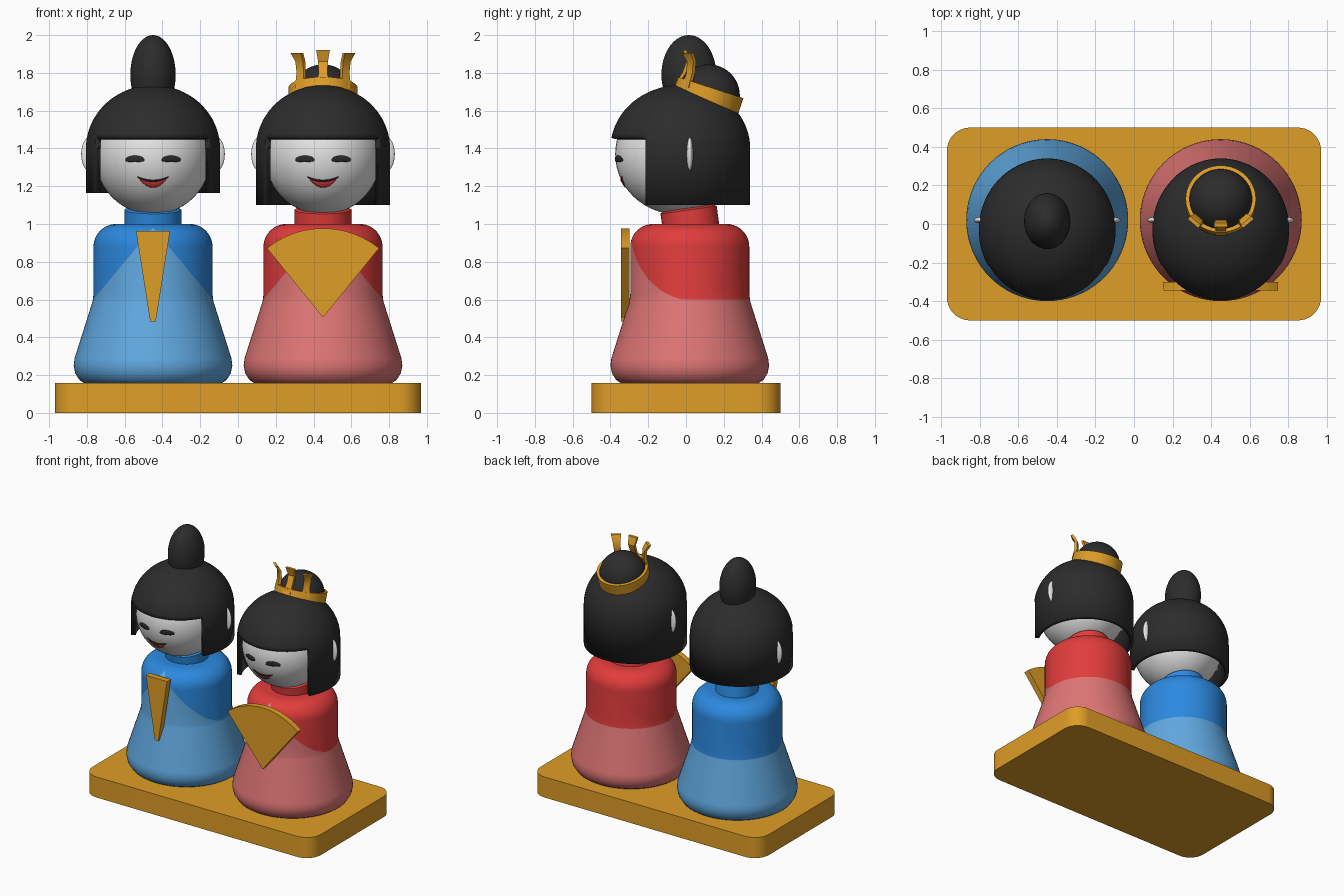
import bpy, bmesh, math
from math import sin, cos, pi, radians
from mathutils import Matrix, Vector

cube = bpy.data.objects.get("Cube")
if cube:
    bpy.data.objects.remove(cube, do_unlink=True)


def material(name, rgb):
    m = bpy.data.materials.new(name)
    m.use_nodes = True
    m.diffuse_color = (*rgb, 1)
    m.node_tree.nodes["Principled BSDF"].inputs["Base Color"].default_value = (*rgb, 1)
    return m


GOLD = material("gold", (0.74, 0.34, 0.02))
SKIN = material("white", (0.8, 0.8, 0.8))
BLACK = material("black", (0.025, 0.025, 0.025))
LIPS = material("lip red", (0.7, 0.04, 0.04))
BLUE = material("blue", (0.025, 0.25, 0.74))
PALE_BLUE = material("pale blue", (0.12, 0.4, 0.76))
RED = material("red", (0.76, 0.045, 0.045))
PALE_RED = material("pale red", (0.74, 0.18, 0.18))


def finish(bm, name, mats, loc=(0, 0, 0), smooth=True):
    """Turn a bmesh into a shaded object."""
    mesh = bpy.data.meshes.new(name)
    bm.to_mesh(mesh)
    bm.free()
    ob = bpy.data.objects.new(name, mesh)
    bpy.context.collection.objects.link(ob)
    ob.location = loc
    for m in mats:
        mesh.materials.append(m)
    if smooth:
        bpy.ops.object.select_all(action="DESELECT")
        ob.select_set(True)
        bpy.context.view_layer.objects.active = ob
        bpy.ops.object.shade_smooth_by_angle(angle=radians(35))
    return ob


def lathe(profile, sx=1, sy=1, closed=False, n=72):
    """Spin (radius, z) points around z."""
    bm = bmesh.new()
    rings = [[bm.verts.new((r * sx * cos(2 * pi * i / n), r * sy * sin(2 * pi * i / n), z))
              for i in range(n)] for r, z in profile]
    pairs = list(zip(rings, rings[1:] + rings[:1])) if closed else list(zip(rings, rings[1:]))
    for a, b in pairs:
        for i in range(n):
            j = (i + 1) % n
            bm.faces.new((a[i], a[j], b[j], b[i]))
    bmesh.ops.remove_doubles(bm, verts=bm.verts, dist=1e-5)
    bmesh.ops.recalc_face_normals(bm, faces=bm.faces)
    return bm


def ellipsoid(name, mat, loc, radii):
    bm = bmesh.new()
    bmesh.ops.create_uvsphere(bm, u_segments=48, v_segments=28, radius=1)
    bmesh.ops.scale(bm, vec=radii, verts=bm.verts)
    return finish(bm, name, [mat], loc)


def plate(name, mat, outline, y0, y1):
    """Extrude an (x, z) outline from y0 to y1."""
    bm = bmesh.new()
    front = bm.faces.new([bm.verts.new((x, y0, z)) for x, z in outline])
    ext = bmesh.ops.extrude_face_region(bm, geom=[front])
    bmesh.ops.translate(bm, vec=(0, y1 - y0, 0),
                        verts=[v for v in ext["geom"] if isinstance(v, bmesh.types.BMVert)])
    bmesh.ops.recalc_face_normals(bm, faces=bm.faces)
    return finish(bm, name, [mat])


def cut(bm, co, no):
    bmesh.ops.bisect_plane(bm, geom=bm.verts[:] + bm.edges[:] + bm.faces[:],
                           plane_co=co, plane_no=no)


HEAD_C, HEAD_R = Vector((0, -0.04, 1.37)), Vector((0.31, 0.335, 0.32))


def face_detail(name, mat, cx, mid, half, top, bottom, lift):
    """Thin patch lying on the face between two curves of t in -1..1."""
    bm = bmesh.new()
    n, rows = 16, []
    for i in range(n + 1):
        t = 2 * i / n - 1
        col = []
        for k in range(4):
            x, z = mid + half * t, bottom(t) + (top(t) - bottom(t)) * k / 3
            d = 1 - (x / HEAD_R.x) ** 2 - ((z - HEAD_C.z) / HEAD_R.z) ** 2
            col.append(bm.verts.new((x, HEAD_C.y - HEAD_R.y * d ** 0.5 - lift, z)))
        rows.append(col)
    for a, b in zip(rows, rows[1:]):
        for k in range(3):
            bm.faces.new((a[k], b[k], b[k + 1], a[k + 1]))
    ob = finish(bm, name, [mat], (cx, 0, 0))
    mod = ob.modifiers.new("thickness", "SOLIDIFY")
    mod.thickness, mod.offset = 0.008, -1


def doll(side, cx, upper, lower, hair_bottom):
    # Robe, with the pale skirt rising to a point at the front
    hem = [(0, 0.155), (0.36, 0.155), (0.39, 0.175), (0.412, 0.21), (0.42, 0.25), (0.415, 0.29)]
    shoulder = [(0.195 + 0.12 * cos(a), 0.88 + 0.12 * sin(a))
                for a in [i * pi / 20 for i in range(11)]]
    bm = lathe(hem + [(0.32, 0.59), (0.315, 0.63)] + shoulder + [(0, 1.0)])
    cut(bm, (0, 0, 0.6), (0, 0, 1))
    for s in (-1, 1):
        cut(bm, (0, 0, 0.98), (1.2 * s, 0, 1))
    for f in bm.faces:
        c = f.calc_center_median()
        pale = c.z < 0.6 or (c.y < 0 and c.z < 0.98 - 1.2 * abs(c.x))
        f.material_index = 1 if pale else 0
    finish(bm, side + "_robe", [upper, lower], (cx, 0.02, 0))

    # Collar, leaning slightly
    bm = lathe([(0, -0.06), (0.15, -0.06), (0.15, 0.045), (0.135, 0.055), (0, 0.055)])
    collar = finish(bm, side + "_collar", [upper], (cx, 0.02, 1.03))
    collar.rotation_euler.x = radians(8)

    # Head and ears
    ellipsoid(side + "_head", SKIN, HEAD_C + Vector((cx, 0, 0)), HEAD_R)
    for s, label in ((-1, "right"), (1, "left")):
        ellipsoid(f"{side}_{label}_ear", SKIN, (cx + 0.335 * s, 0.02, 1.37), (0.045, 0.018, 0.09))
        face_detail(f"{side}_{label}_eye", BLACK, cx, 0.097 * s, 0.052,
                    lambda t: 1.337 + 0.025 * (1 - t * t) ** 0.5,
                    lambda t: 1.337 - 0.01 * (1 - t * t) ** 0.5, 0.006)

    # Smiling mouth with a dark upper line
    face_detail(side + "_mouth", LIPS, cx, 0, 0.08,
                lambda t: 1.222 + 0.025 * t * t, lambda t: 1.192 + 0.055 * t * t, 0.005)
    face_detail(side + "_mouth_line", BLACK, cx, 0, 0.082,
                lambda t: 1.231 + 0.018 * t * t, lambda t: 1.222 + 0.025 * t * t, 0.006)

    # Bobbed hair shell with an open face window under the fringe
    dome = [(cos(a), 1.4 + 0.335 * sin(a)) for a in [i * pi / 40 for i in range(20, -1, -1)]]
    bm = lathe(dome + [(1, hair_bottom)], 0.355, 0.37)
    cut(bm, (0, 0, 1.455), (0, 0, 1))
    cut(bm, (0, -0.185, 0), (0, 1, 0))
    gone = [f for f in bm.faces
            if f.calc_center_median().z < 1.455 and f.calc_center_median().y < -0.185]
    bmesh.ops.delete(bm, geom=gone, context="FACES")
    hair = finish(bm, side + "_hair", [BLACK], (cx, -0.03, 0))
    mod = hair.modifiers.new("shell", "SOLIDIFY")
    mod.thickness, mod.offset = 0.032, -1


# Stand with rounded corners
bm = bmesh.new()
bmesh.ops.create_cube(bm, size=1)
bmesh.ops.scale(bm, vec=(1.94, 1.0, 0.158), verts=bm.verts)
uprights = [e for e in bm.edges if abs(e.verts[0].co.z - e.verts[1].co.z) > 0.1]
bmesh.ops.bevel(bm, geom=uprights, offset=0.12, segments=10, profile=0.5, affect="EDGES")
finish(bm, "stand", [GOLD], (0, 0, 0.079))

doll("right", -0.45, BLUE, PALE_BLUE, 1.165)
doll("left", 0.45, RED, PALE_RED, 1.1)

# Hair buns
ellipsoid("tall_bun", BLACK, (-0.45, 0.015, 1.79), (0.12, 0.145, 0.21))
ellipsoid("round_bun", BLACK, (0.45, 0.12, 1.68), (0.165, 0.165, 0.165))

# Narrow tablet and open fan
plate("tablet", GOLD, [(-0.465, 0.485), (-0.435, 0.485), (-0.36, 0.962), (-0.54, 0.962)],
      -0.345, -0.3)
arc = [radians(90 + a) for a in range(-39, 40, 3)]
plate("fan", GOLD, [(0.45, 0.505)] + [(0.45 + 0.472 * cos(a), 0.505 + 0.472 * sin(a)) for a in arc],
      -0.345, -0.3)

# Crown band, tipped back
bm = lathe([(0.162, -0.04), (0.182, -0.04), (0.182, 0.05), (0.162, 0.05)], closed=True)
band = finish(bm, "crown_band", [GOLD], (0.45, 0.115, 1.675))
band.rotation_euler.x = radians(-18)


def prong(name, path, turn):
    """Sweep a small rectangle along a path, widening at the tip."""
    bm = bmesh.new()
    rings = []
    for (x, y, z), w in zip(path, (0.03, 0.024, 0.026, 0.036)):
        rot = Matrix.Rotation(turn, 3, "Z")
        rings.append([bm.verts.new(Vector((x, y, z)) + rot @ Vector((w * a, 0.01 * b, 0)))
                      for a, b in ((-1, -1), (1, -1), (1, 1), (-1, 1))])
    for a, b in zip(rings, rings[1:]):
        for i in range(4):
            j = (i + 1) % 4
            bm.faces.new((a[i], a[j], b[j], b[i]))
    bm.faces.new(rings[0])
    bm.faces.new(rings[-1])
    bmesh.ops.recalc_face_normals(bm, faces=bm.faces)
    finish(bm, name, [GOLD], (0.45, 0, 0))


# Three crown prongs
prong("front_prong", [(0, -0.05, 1.74), (0, -0.01, 1.8), (0, 0.012, 1.86), (0, -0.005, 1.92)], 0)
for s, label in ((-1, "right"), (1, "left")):
    prong(label + "_prong", [(0.12 * s, 0.0, 1.72), (0.115 * s, 0.025, 1.8),
                             (0.12 * s, 0.03, 1.86), (0.138 * s, 0.01, 1.905)], radians(40) * s)
